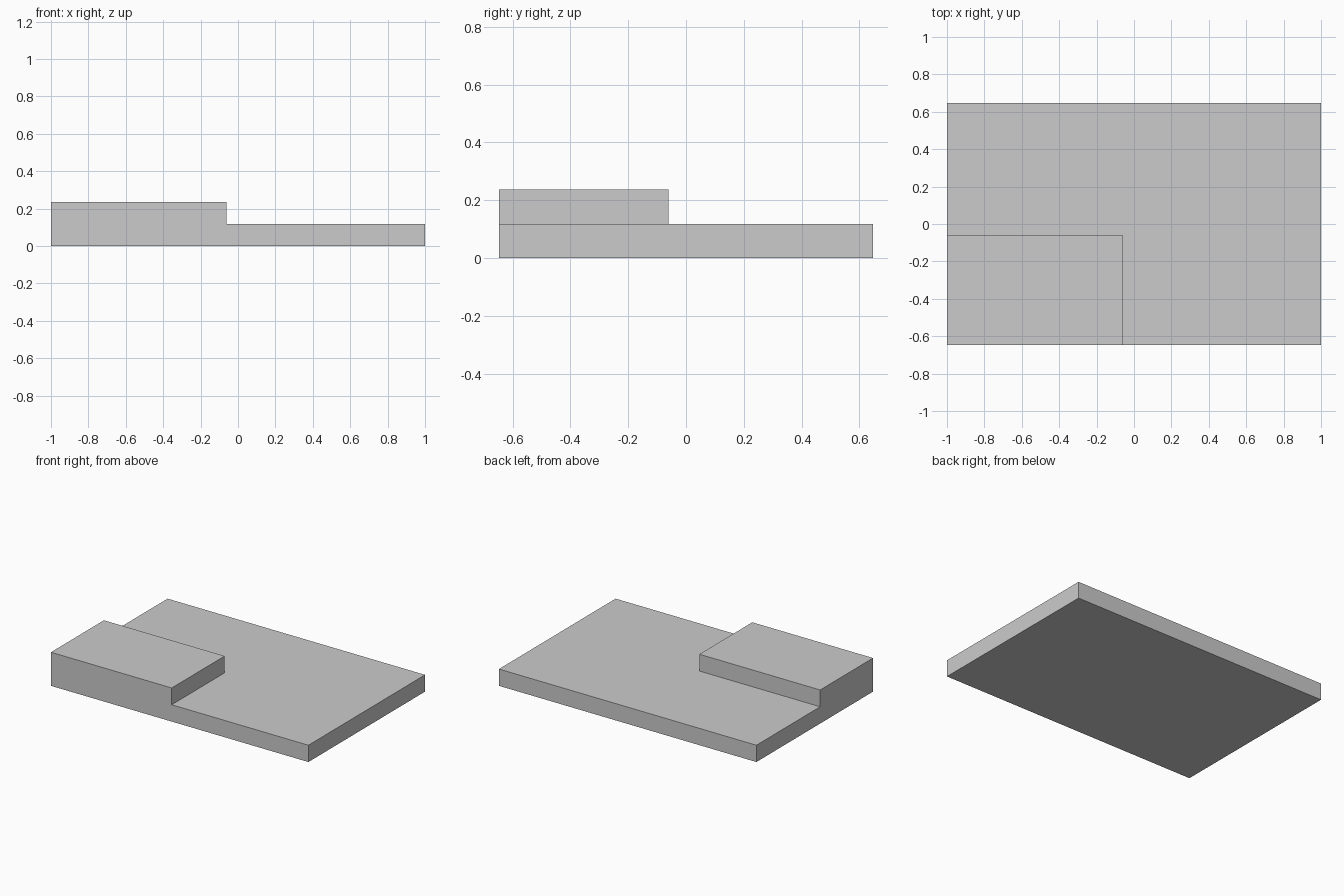
import bpy, bmesh
from mathutils import Matrix, Vector
from math import radians

if "Cube" in bpy.data.objects:
    bpy.data.objects.remove(bpy.data.objects["Cube"])

WIDTH, DEPTH = 2.0, 1.294
SLAB_TOP, STEP_TOP = 0.118, 0.236
STEP_X, STEP_Y = -0.062, -0.06

# Base slab
bm = bmesh.new()
bmesh.ops.create_cube(bm, size=1, matrix=Matrix.Translation((0, 0, SLAB_TOP / 2))
                      @ Matrix.Diagonal((WIDTH, DEPTH, SLAB_TOP, 1)))

# Score the slab along the inner sides of the raised block
for co, no in (((STEP_X, 0, 0), (1, 0, 0)), ((0, STEP_Y, 0), (0, 1, 0))):
    bmesh.ops.bisect_plane(bm, geom=bm.verts[:] + bm.edges[:] + bm.faces[:],
                           plane_co=co, plane_no=no)

# Raise the front left corner
bm.normal_update()
corner = [f for f in bm.faces if f.normal.z > 0.9
          and f.calc_center_median().x < STEP_X and f.calc_center_median().y < STEP_Y]
raised = bmesh.ops.extrude_discrete_faces(bm, faces=corner)["faces"]
bmesh.ops.translate(bm, verts=list({v for f in raised for v in f.verts}),
                    vec=Vector((0, 0, STEP_TOP - SLAB_TOP)))

# Merge flush faces into clean flat sides
bmesh.ops.dissolve_limit(bm, angle_limit=radians(1), verts=bm.verts[:], edges=bm.edges[:])
bmesh.ops.recalc_face_normals(bm, faces=bm.faces[:])

mesh = bpy.data.meshes.new("stepped_slab")
bm.to_mesh(mesh)
bm.free()
bpy.context.collection.objects.link(bpy.data.objects.new("stepped_slab", mesh))
